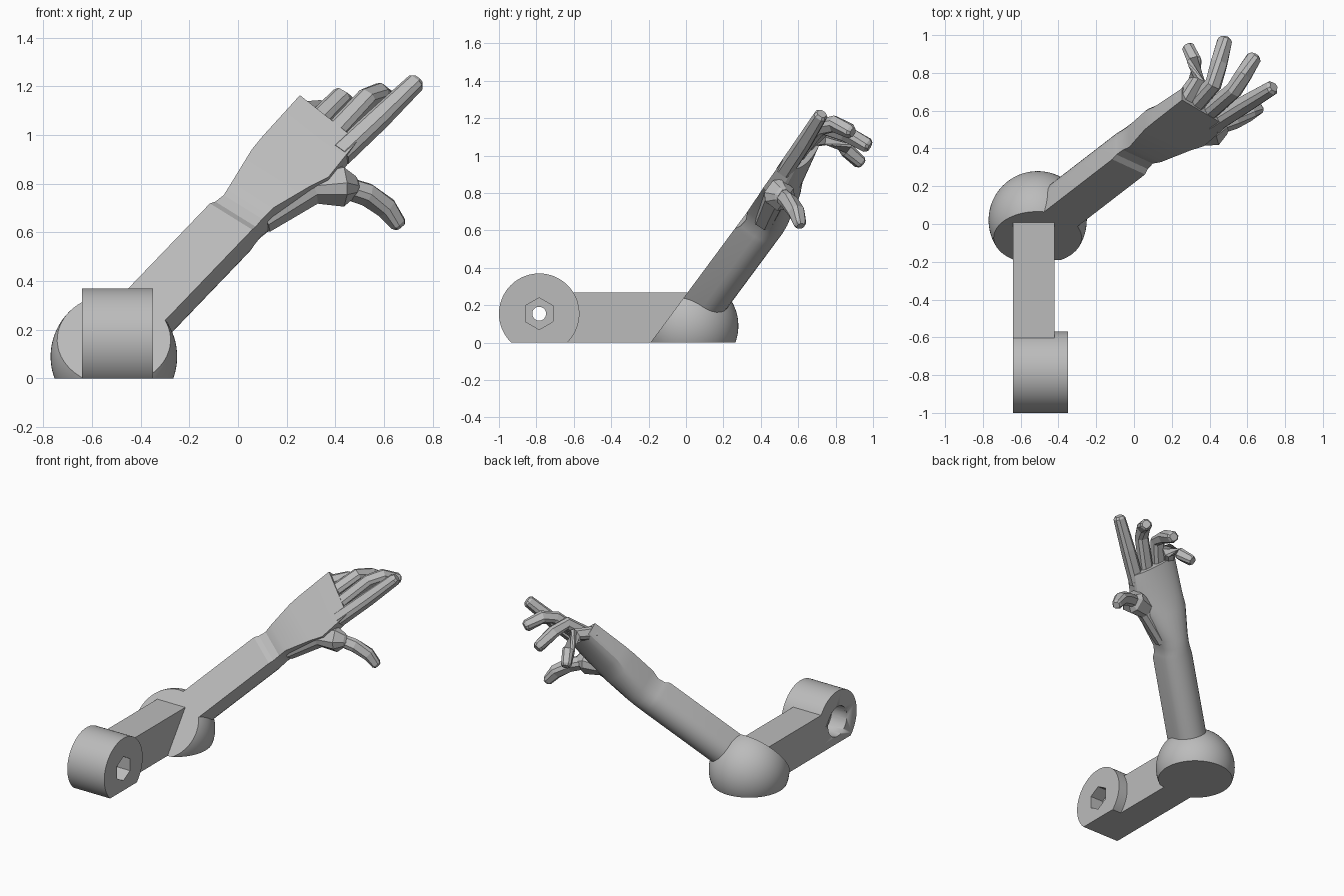
import bpy, bmesh, math
from mathutils import Vector, Matrix

cube = bpy.data.objects.get("Cube")
if cube:
    bpy.data.objects.remove(cube)

grey = bpy.data.materials.new("plain_grey")
grey.use_nodes = True
grey.diffuse_color = (0.5, 0.5, 0.5, 1)
grey.node_tree.nodes["Principled BSDF"].inputs["Base Color"].default_value = (0.5, 0.5, 0.5, 1)

# Sloping plane that the forearm and back of the hand lie on
UP = Vector((0, 0.595, 0.804))
INTO = Vector((0, 0.804, -0.595))
ORIGIN = Vector((0, -0.19, 0))


def finish(bm, name, smooth=None):
    bmesh.ops.recalc_face_normals(bm, faces=bm.faces)
    mesh = bpy.data.meshes.new(name)
    bm.to_mesh(mesh)
    bm.free()
    mesh.materials.append(grey)
    obj = bpy.data.objects.new(name, mesh)
    bpy.context.scene.collection.objects.link(obj)
    if smooth:
        bpy.ops.object.select_all(action='DESELECT')
        obj.select_set(True)
        bpy.context.view_layer.objects.active = obj
        bpy.ops.object.shade_smooth_by_angle(angle=math.radians(smooth))
    return obj


def slice_off(bm, point, normal):
    """Remove everything on the normal side and close the cut."""
    geom = bm.verts[:] + bm.edges[:] + bm.faces[:]
    cut = bmesh.ops.bisect_plane(bm, geom=geom, plane_co=point, plane_no=normal, clear_outer=True)
    edges = [e for e in cut["geom_cut"] if isinstance(e, bmesh.types.BMEdge)]
    bmesh.ops.contextual_create(bm, geom=edges)


def bridge(bm, rings):
    """Skin a list of point rings and cap both ends."""
    loops = [[bm.verts.new(p) for p in ring] for ring in rings]
    n = len(loops[0])
    for a, b in zip(loops, loops[1:]):
        for i in range(n):
            j = (i + 1) % n
            bm.faces.new((a[i], a[j], b[j], b[i]))
    bm.faces.new(loops[0])
    bm.faces.new(loops[-1])


def x_cylinder(name, radius, x0, x1, sides, centre, flat_base=False):
    bm = bmesh.new()
    bmesh.ops.create_cone(bm, cap_ends=True, segments=sides, radius1=radius, radius2=radius, depth=x1 - x0)
    # Turn a corner of the polygon towards y
    spin = Matrix.Rotation(math.pi / 2, 4, 'Y') @ Matrix.Rotation(math.pi / 2, 4, 'Z')
    bmesh.ops.transform(bm, matrix=spin, verts=bm.verts)
    bmesh.ops.translate(bm, vec=((x0 + x1) / 2, centre[0], centre[1]), verts=bm.verts)
    if flat_base:
        slice_off(bm, (0, 0, 0), (0, 0, -1))
    return finish(bm, name, 30 if sides > 8 else None)


# Mounting boss with a hexagonal pocket, a counterbore and a through hole
hub = (-0.785, 0.155)
boss = x_cylinder("mounting_boss", 0.215, -0.64, -0.35, 96, hub, True)
for name, radius, x0, x1, sides in (
        ("hex_pocket_cutter", 0.085, -0.45, -0.3, 6),
        ("through_hole_cutter", 0.037, -0.7, -0.3, 32),
        ("counterbore_cutter", 0.105, -0.7, -0.52, 48)):
    cutter = x_cylinder(name, radius, x0, x1, sides, hub)
    cutter.hide_render = True
    cutter.hide_set(True)
    cutter.display_type = 'WIRE'
    mod = boss.modifiers.new(name, 'BOOLEAN')
    mod.operation = 'DIFFERENCE'
    mod.solver = 'EXACT'
    mod.object = cutter

# Bar joining the boss to the elbow
bm = bmesh.new()
bmesh.ops.create_cube(bm, size=1)
bmesh.ops.scale(bm, vec=(0.22, 0.65, 0.268), verts=bm.verts)
bmesh.ops.translate(bm, vec=(-0.53, -0.315, 0.134), verts=bm.verts)
finish(bm, "upper_bar")

# Elbow dome, flat below and sliced along the sloping plane
bm = bmesh.new()
bmesh.ops.create_uvsphere(bm, u_segments=64, v_segments=40, radius=0.26)
bmesh.ops.translate(bm, vec=(-0.51, 0.02, 0.09), verts=bm.verts)
slice_off(bm, (0, 0, 0), (0, 0, -1))
slice_off(bm, ORIGIN, -INTO)
finish(bm, "elbow_dome", 35)

# Forearm, wrist and palm: flat back, rounded underside
# along, left, right, back depth, side depth, underside depth
stations = [
    (-0.10, -0.11, 0.11, 0.0, 0.11, 0.22),
    (0.56, -0.11, 0.11, 0.0, 0.11, 0.22),
    (0.59, -0.105, 0.105, 0.016, 0.11, 0.22),
    (0.64, -0.10, 0.10, 0.02, 0.11, 0.22),
    (0.70, -0.105, 0.11, 0.0, 0.11, 0.215),
    (0.88, -0.14, 0.165, -0.005, 0.10, 0.18),
    (0.96, -0.145, 0.197, -0.008, 0.08, 0.15),
    (1.20, -0.15, 0.18, -0.012, 0.06, 0.105),
]
AXIS = Vector((0.61, 0.79))
rings = []
for s, left, right, back, side, under in stations:
    mid, half = (left + right) / 2, (right - left) / 2
    section = [(left, back), (right, back)]
    for i in range(13):
        a = math.pi * i / 12
        section.append((mid + half * math.cos(a), side + (under - side) * math.sin(a)))
    ring = []
    for t, w in section:
        skew = -0.12 * t if s > 1 else 0
        x = -0.37 + AXIS.x * (s + skew) + AXIS.y * t
        v = 0.385 + AXIS.y * (s + skew) - AXIS.x * t
        ring.append(ORIGIN + Vector((x, 0, 0)) + UP * v + INTO * w)
    rings.append(ring)
bm = bmesh.new()
bridge(bm, rings)
finish(bm, "forearm_and_palm", 20)


# Digits: chamfered square section swept along a bent path
def digit(name, path, sizes):
    pts = [Vector(p) for p in path]
    # Short chamfered tip
    end = (pts[-1] - pts[-2]).normalized()
    pts.append(pts[-1] + end * 0.015)
    sizes = sizes + [sizes[-1] * 0.7]
    rings = []
    for i, (p, size) in enumerate(zip(pts, sizes)):
        along = (pts[min(i + 1, len(pts) - 1)] - pts[max(i - 1, 0)]).normalized()
        across = along.cross(-INTO).normalized()
        out = across.cross(along)
        h, c = size / 2, size * 0.27
        square = [(h, c), (c, h), (-c, h), (-h, c), (-h, -c), (-c, -h), (c, -h), (h, -c)]
        rings.append([p + across * a + out * b for a, b in square])
    bm = bmesh.new()
    bridge(bm, rings)
    finish(bm, name)


digit("index_finger", [(0.42, 0.53, 0.92), (0.58, 0.63, 1.07), (0.73, 0.72, 1.215)],
      [0.09, 0.085, 0.07])
digit("middle_finger", [(0.39, 0.59, 1.0), (0.53, 0.71, 1.15), (0.58, 0.79, 1.17), (0.635, 0.88, 1.13)],
      [0.085, 0.08, 0.08, 0.07])
digit("ring_finger", [(0.32, 0.63, 1.05), (0.42, 0.74, 1.15), (0.45, 0.85, 1.12), (0.48, 0.97, 1.055)],
      [0.085, 0.08, 0.08, 0.07])
digit("little_finger", [(0.26, 0.65, 1.09), (0.335, 0.76, 1.1), (0.32, 0.86, 1.03), (0.29, 0.93, 0.965)],
      [0.085, 0.08, 0.075, 0.065])

# Thumb with its thick base
digit("thumb_base", [(0.1, 0.42, 0.65), (0.3, 0.48, 0.78), (0.43, 0.5, 0.79), (0.47, 0.52, 0.785)],
      [0.1, 0.12, 0.15, 0.09])
digit("thumb", [(0.42, 0.51, 0.79), (0.53, 0.55, 0.755), (0.61, 0.59, 0.7), (0.658, 0.61, 0.635)],
      [0.08, 0.085, 0.08, 0.06])
